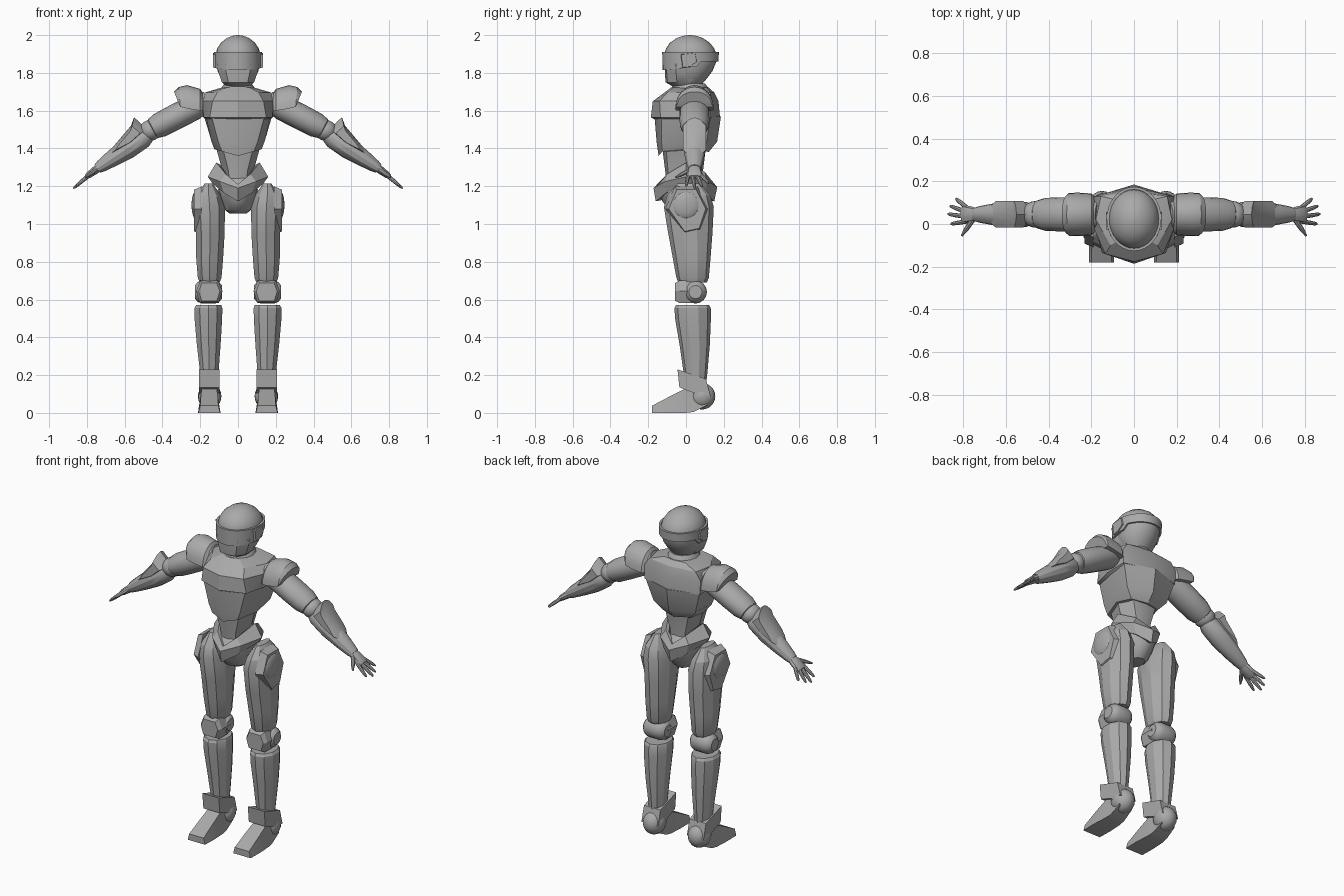
import bpy, bmesh, math
from mathutils import Vector, Matrix

grey = bpy.data.materials.new("plain grey")
grey.diffuse_color = (0.4, 0.4, 0.4, 1)


def finish(name, bm, mirror=False, angle=30):
    bmesh.ops.recalc_face_normals(bm, faces=bm.faces[:])
    me = bpy.data.meshes.new(name)
    bm.to_mesh(me)
    bm.free()
    me.materials.append(grey)
    ob = bpy.data.objects.new(name, me)
    bpy.context.collection.objects.link(ob)
    bpy.ops.object.select_all(action='DESELECT')
    ob.select_set(True)
    bpy.context.view_layer.objects.active = ob
    bpy.ops.object.shade_smooth_by_angle(angle=math.radians(angle))
    if mirror:
        ob.modifiers.new("mirror", 'MIRROR').use_mirror_merge = False
    return ob


def loft(name, rings, mirror=False, closed=False, angle=30):
    """Skin a list of equal point rings; cap the ends or close into a loop."""
    bm = bmesh.new()
    vs = [[bm.verts.new(p) for p in r] for r in rings]
    n = len(vs[0])
    pairs = list(zip(vs, vs[1:])) + ([(vs[-1], vs[0])] if closed else [])
    for a, b in pairs:
        for i in range(n):
            j = (i + 1) % n
            bm.faces.new((a[i], a[j], b[j], b[i]))
    if not closed:
        bm.faces.new(vs[0])
        bm.faces.new(vs[-1])
    return finish(name, bm, mirror, angle)


def oval(cx, cy, z, rx, ry, n=24):
    return [(cx + rx * math.sin(2 * math.pi * i / n), cy - ry * math.cos(2 * math.pi * i / n), z)
            for i in range(n)]


def both(pts):
    """Complete a half ring (front centre to back centre) across x = 0."""
    return pts + [(-x, y, z) for x, y, z in reversed(pts) if x > 0]


def level(z, front, a, b, c, back, tip=0):
    return both([(0, front, z + tip), (*a, z + tip * .3), (*b, z), (*c, z + tip * .2), (0, back, z + tip * .4)])


def limb(name, a, b, secs, n=16, angle=30):
    """Tapered tube from a to b; secs are (t, half width, half height)."""
    a, b = Vector(a), Vector(b)
    d = (b - a).normalized()
    side = Vector((0, 0, 1)).cross(d).normalized()
    up = d.cross(side)
    rings = [[a.lerp(b, t) + side * w * math.cos(k * 2 * math.pi / n) + up * h * math.sin(k * 2 * math.pi / n)
              for k in range(n)] for t, w, h in secs]
    return loft(name, rings, True, angle=angle)


def ball(name, c, size, mirror=True):
    bm = bmesh.new()
    bmesh.ops.create_uvsphere(bm, u_segments=20, v_segments=12, radius=1,
                              matrix=Matrix.Translation(c) @ Matrix.Diagonal((*size, 1)))
    return finish(name, bm, mirror)


def prism_x(name, poly, x0, x1, shrink=1.0):
    """Extrude a (y, z) outline along x, shrinking the far end."""
    cy = sum(p[0] for p in poly) / len(poly)
    cz = sum(p[1] for p in poly) / len(poly)
    return loft(name, [[(x0, y, z) for y, z in poly],
                       [(x1, cy + (y - cy) * shrink, cz + (z - cz) * shrink) for y, z in poly]], True)


# Head: rounded helmet, jaw and wraparound visor
loft("helmet", [oval(0, y, z, rx, ry, 28) for z, y, rx, ry in (
    (1.735, .02, .06, .06), (1.77, .025, .09, .085), (1.81, .025, .108, .115), (1.86, .025, .117, .136),
    (1.90, .023, .118, .138), (1.93, .022, .11, .127), (1.96, .02, .09, .105), (1.985, .02, .058, .068),
    (1.996, .02, .03, .035), (2.0, .02, .006, .007))])
loft("face_guard", [both([(0, f, z), (w * .6, f + .01, z), (w, f + .06, z), (w * .95, b, z), (0, b, z)])
                    for z, f, w, b in ((1.725, -.065, .06, .02), (1.75, -.108, .085, .03),
                                       (1.80, -.112, .103, .05), (1.85, -.112, .113, .06))])
rings = []
for s, top in ((.0, 0), (.01, 0), (.012, 1), (.0, 1)):
    ring = []
    for i in range(32):
        t = 2 * math.pi * i / 32
        f = math.cos(t)                               # 1 in front, -1 behind
        low = 1.83 - .015 * max(0, f) if f > -.2 else 1.86
        ring.append(((.116 + s) * math.sin(t), .024 - (.138 + s) * f, 1.91 if top else low))
    rings.append(ring)
loft("visor_band", rings, closed=True)
prism_x("ear_plate", [(-.03, 1.90), (.05, 1.91), (.06, 1.86), (.02, 1.83), (-.02, 1.825)], .11, .132, .9)

# Neck and collar
loft("neck", [oval(0, .025, 1.66, .07, .075), oval(0, .025, 1.77, .062, .06)])
loft("collar", [oval(0, .02, 1.69, .10, .105, 12), oval(0, .02, 1.725, .085, .095, 12),
                oval(0, .02, 1.745, .072, .08, 12)])

# Torso: breastplate over rib cage, then abdomen
loft("breastplate", [
    level(1.555, -.168, (.135, -.12), (.17, 0), (.17, .11), .15),
    level(1.565, -.186, (.15, -.135), (.182, -.01), (.185, .13), .18),
    level(1.65, -.176, (.135, -.14), (.188, -.02), (.187, .13), .172),
    level(1.695, -.115, (.11, -.10), (.178, .02), (.155, .13), .15),
    level(1.722, -.08, (.06, -.07), (.088, .03), (.07, .11), .12)])
loft("rib_cage", [
    level(1.395, -.145, (.085, -.125), (.125, 0), (.095, .09), .12, -.035),
    level(1.44, -.155, (.105, -.13), (.142, 0), (.14, .11), .165, -.01),
    level(1.57, -.167, (.14, -.13), (.17, 0), (.18, .13), .185)])
loft("abdomen", [
    level(1.20, -.10, (.045, -.09), (.07, 0), (.045, .08), .09),
    level(1.28, -.11, (.05, -.095), (.082, 0), (.05, .08), .09),
    level(1.40, -.125, (.08, -.105), (.115, 0), (.08, .09), .105)])

# Pelvis and the belt dipping to a point in front and behind
loft("pelvis", [oval(0, y, z, rx, ry, 20) for z, y, rx, ry in (
    (1.055, .01, .045, .06), (1.075, .0, .07, .09), (1.12, .0, .085, .125),
    (1.18, .0, .105, .145), (1.23, .0, .10, .12), (1.26, .0, .07, .08))])
loft("belt", [both(p) for p in (
    [(0, -.12, 1.20), (.055, -.085, 1.255), (.095, 0, 1.315), (.055, .085, 1.265), (0, .11, 1.215)],
    [(0, -.145, 1.21), (.065, -.10, 1.265), (.115, 0, 1.325), (.065, .10, 1.275), (0, .135, 1.22)],
    [(0, -.172, 1.19), (.095, -.11, 1.225), (.16, 0, 1.25), (.095, .11, 1.23), (0, .165, 1.195)],
    [(0, -.16, 1.12), (.075, -.105, 1.165), (.135, 0, 1.215), (.075, .105, 1.165), (0, .15, 1.12)],
    [(0, -.11, 1.13), (.05, -.08, 1.17), (.09, 0, 1.215), (.05, .08, 1.17), (0, .11, 1.13)])], closed=True)

# Legs
thigh = [(.69, .15, .035, .055, .075), (.715, .15, .035, .066, .086), (.82, .15, .03, .075, .10),
         (.95, .147, .023, .08, .117), (1.09, .15, .015, .085, .132), (1.15, .155, .015, .07, .115),
         (1.215, .155, .015, .022, .06)]
loft("thigh", [oval(x, y, z, rx, ry, 10) for z, x, y, rx, ry in thigh], True, angle=25)
prism_x("hip_plate", [(-.06, 1.20), (.06, 1.20), (.12, 1.08), (.08, .96), (-.01, .94), (-.11, 1.08)],
        .19, .232, .85)
ball("hip_disc", (.222, 0, 1.10), (.024, .075, .075))
limb("knee_joint", (.085, .05, .64), (.228, .05, .64),
     [(0, .035, .035), (.1, .052, .052), (.25, .061, .061), (.75, .061, .061), (.9, .052, .052), (1, .035, .035)])
hexagon = [(-.048, .06), (.048, .06), (.07, .005), (.05, -.058), (-.05, -.058), (-.07, .005)]
loft("knee_plate", [[(.152 + s * x, y, .64 + s * z) for x, z in hexagon]
                    for y, s in ((.05, 1), (-.035, 1), (-.057, .8))], True)
loft("shin", [oval(x, y, z, rx, ry, 10) for z, x, y, rx, ry in (
    (.14, .152, .05, .045, .055), (.22, .152, .05, .052, .064), (.36, .155, .046, .066, .08),
    (.50, .157, .037, .077, .095), (.555, .157, .035, .078, .096), (.57, .155, .035, .07, .088))],
     True, angle=25)
prism_x("ankle_cuff", [(-.045, .23), (.105, .18), (.13, .09), (.055, .10), (-.035, .135)], .097, .207)
ball("heel", (.15, .085, .088), (.062, .07, .07))
loft("foot", [[(.152 - w, y, z0), (.152 + w, y, z0), (.152 + t, y, z1), (.152 - t, y, z1)]
              for y, z0, z1, w, t in ((-.18, 0, .038, .058, .048), (-.09, 0, .085, .06, .045),
                                      (0, 0, .13, .055, .04), (.04, .005, .12, .05, .04),
                                      (.11, .04, .07, .045, .04))], True)

# Arms
rings = []
for x, lean, top, low, ry in ((.185, 0, 1.69, 1.60, .085), (.20, 0, 1.715, 1.60, .098), (.27, -.005, 1.735, 1.61, .102),
                              (.315, -.01, 1.725, 1.62, .10), (.338, -.025, 1.70, 1.635, .09)):
    rings.append([(x + lean * (1 - math.sin(a)), .045 + ry * math.cos(a), low + (top - low) * math.sin(a))
                  for a in [math.pi * k / 12 for k in range(13)]])
loft("shoulder_pad", rings, True)
limb("upper_arm", (.16, .045, 1.655), (.46, .045, 1.50),
     [(0, .06, .05), (.25, .078, .068), (.6, .08, .068), (.85, .077, .066), (.97, .066, .056), (1, .05, .045)])
ball("elbow", (.465, .045, 1.495), (.058, .062, .055))
limb("forearm", (.475, .045, 1.475), (.745, .045, 1.293),
     [(0, .045, .042), (.1, .058, .055), (.4, .06, .057), (.7, .05, .045), (.93, .038, .033), (1, .032, .026)], 12)
guard = [(.48, 1.50), (.55, 1.565), (.567, 1.52), (.66, 1.41), (.695, 1.355), (.57, 1.42)]
loft("forearm_guard", [[(.575 + s * (x - .575), .045 + y, 1.45 + s * (z - 1.45)) for x, z in guard]
                       for y, s in ((-.062, .6), (-.03, .9), (0, 1), (.03, .9), (.062, .6))], True)

# Hands
limb("palm", (.735, .045, 1.30), (.805, .045, 1.248),
     [(0, .028, .022), (.3, .036, .022), (.8, .043, .018), (1, .036, .012)], 10)
for i, (y, tip) in enumerate(((.078, (.835, .12, 1.215)), (.056, (.862, .085, 1.197)),
                              (.034, (.872, .047, 1.188)), (.012, (.858, 0, 1.2)))):
    limb(f"finger_{i + 1}", (.785, y, 1.262), tip, [(0, .011, .011), (.6, .01, .01), (.9, .008, .007), (1, .004, .003)], 8)
limb("thumb", (.755, .02, 1.285), (.806, -.055, 1.247), [(0, .013, .013), (.6, .011, .011), (1, .005, .005)], 8)
